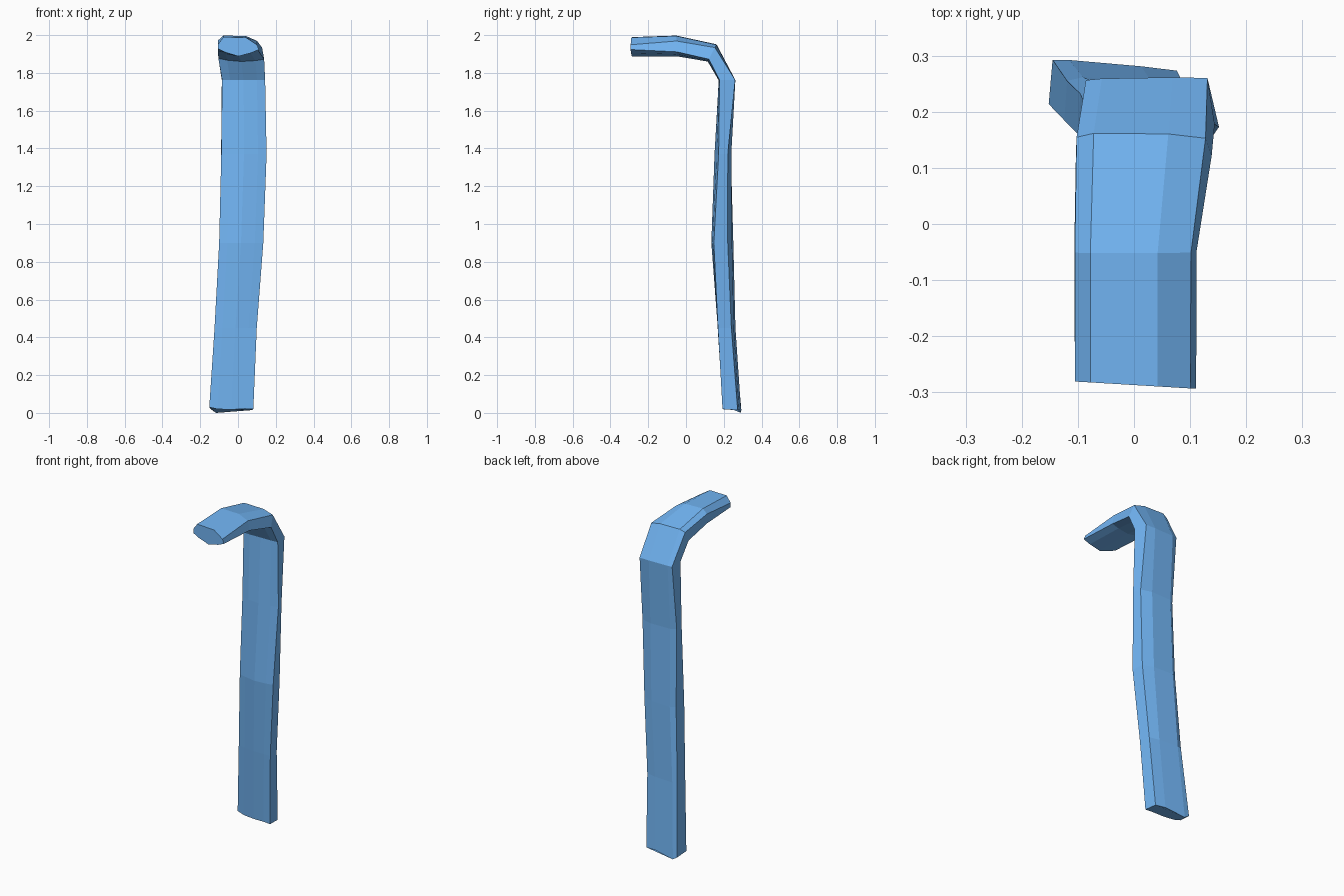
import bpy, bmesh
from math import sin, cos, radians
from mathutils import Vector

if "Cube" in bpy.data.objects:
    bpy.data.objects.remove(bpy.data.objects["Cube"])

# Stations along the bent strap:
# centre x, y, z, half width, half thickness, lean (0 = upright, 90 = level), twist, edge squareness, bulge
stations = [
    (-0.032, 0.243, 0.018, 0.117, 0.044,  0, -5, 0.90, 0.95),
    (-0.010, 0.212, 0.450, 0.112, 0.044,  0, -4, 0.80, 1.00),
    ( 0.019, 0.190, 0.900, 0.117, 0.056,  0, -3, 0.65, 1.00),
    ( 0.031, 0.195, 1.370, 0.120, 0.044,  0,  1, 0.55, 1.00),
    ( 0.029, 0.217, 1.762, 0.114, 0.046,  0,  1, 0.90, 0.95),
    ( 0.018, 0.138, 1.905, 0.121, 0.053, 63, -1, 0.65, 0.95),
    ( 0.003, -0.050, 1.942, 0.109, 0.057, 92, -1, 0.50, 0.95),
    ( 0.003, -0.287, 1.938, 0.108, 0.050, 90, -1, 0.25, 1.00),
]


def ring_points(x, y, z, w, t, lean, twist, square, bulge):
    """Nine-point section placed across the strap."""
    flat = (1 + square) / 2
    section = [(-1, -square), (-0.62, -flat), (0.0, -bulge), (0.62, -flat),
               (1, -square), (0.9, square), (0.35, bulge), (-0.75, bulge), (-1, square)]
    a, k = radians(lean), radians(twist)
    out = Vector((0, cos(a), sin(a)))
    pts = []
    for u, v in section:
        u, v = u * w, v * t
        pts.append(Vector((x, y, z)) + Vector((u * cos(k) - v * sin(k), 0, 0))
                   + out * (u * sin(k) + v * cos(k)))
    return pts


# Bent strap, lofted through all stations
bm = bmesh.new()
rings = [[bm.verts.new(p) for p in ring_points(*s)] for s in stations]

# Uneven cut at the foot, slanted cut at the tip
for i, v in enumerate(rings[0]):
    v.co.z = (0.03, 0.02, 0.018, 0.022, 0.02, 0.015, 0.02, 0.0, 0.02)[i]
for v in rings[-1]:
    v.co.y -= 0.06 * v.co.x

n = len(rings[0])
for a, b in zip(rings, rings[1:]):
    for i in range(n):
        j = (i + 1) % n
        bm.faces.new((a[i], a[j], b[j], b[i]))
bm.faces.new(rings[0][::-1])
bm.faces.new(rings[-1])
bmesh.ops.recalc_face_normals(bm, faces=bm.faces)

mesh = bpy.data.meshes.new("bent_strap")
bm.to_mesh(mesh)
bm.free()
strap = bpy.data.objects.new("bent_strap", mesh)
bpy.context.collection.objects.link(strap)

# Blue paint
blue = bpy.data.materials.new("blue_paint")
blue.diffuse_color = (0.17, 0.47, 0.92, 1)
blue.use_nodes = True
blue.node_tree.nodes["Principled BSDF"].inputs["Base Color"].default_value = blue.diffuse_color
mesh.materials.append(blue)
